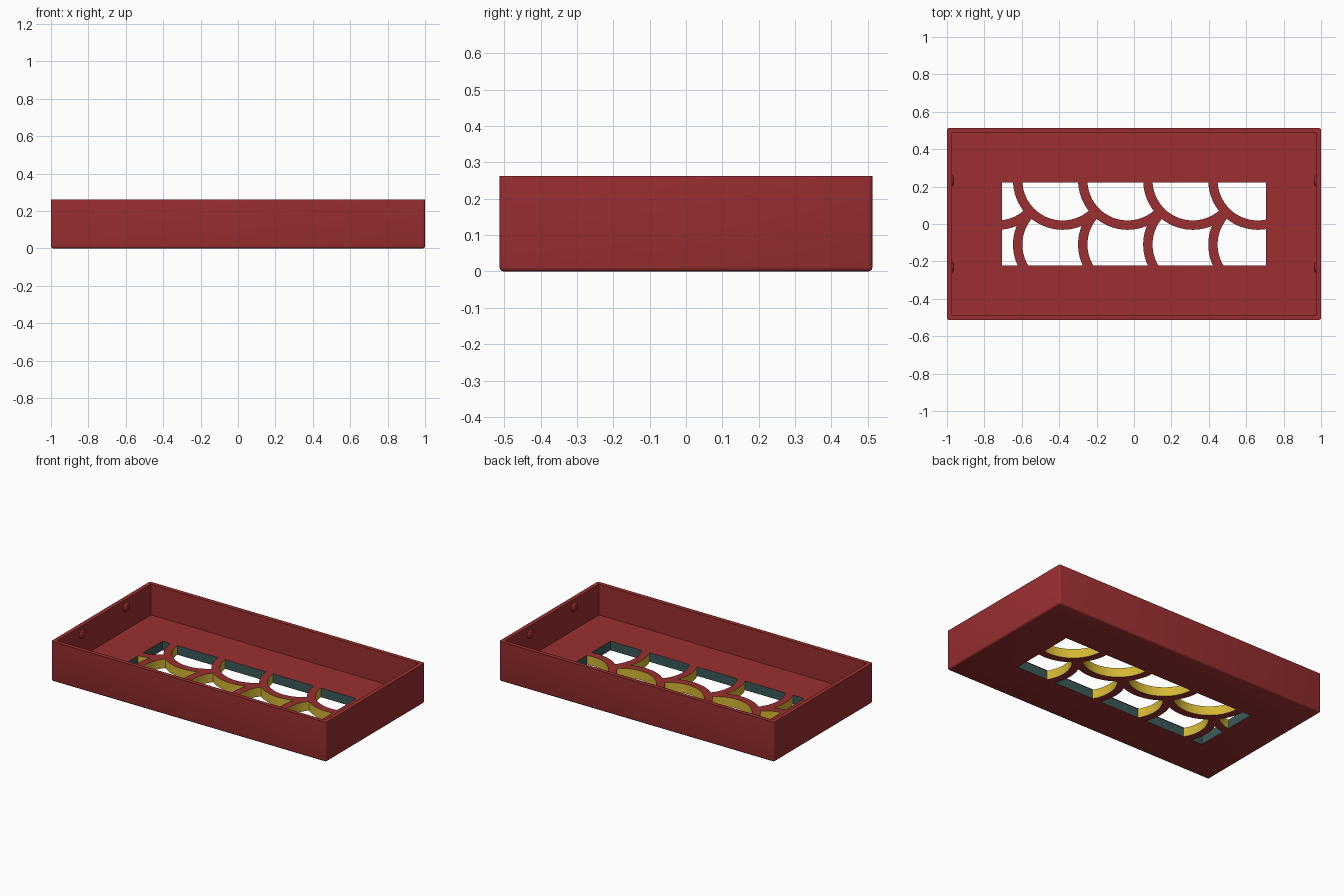
import bpy, bmesh, math
from mathutils import Matrix, Vector

if "Cube" in bpy.data.objects:
    bpy.data.objects.remove(bpy.data.objects["Cube"])

H, FLOOR, WALL = 0.262, 0.06, 0.027
HX, HY = 1.0, 0.513            # tray half sizes
WX, WY = 0.705, 0.222          # window half sizes
R_IN, R_OUT, STEP = 0.215, 0.265, 0.348
ROWS = (0.234, -0.11)          # scale centre heights, upper row on top


def material(name, rgb):
    m = bpy.data.materials.new(name)
    m.diffuse_color = (*rgb, 1)
    m.use_nodes = True
    m.node_tree.nodes["Principled BSDF"].inputs["Base Color"].default_value = m.diffuse_color
    return m


red = material("brick red", (0.328, 0.0284, 0.0307))
yellow = material("golden yellow", (0.66, 0.47, 0.035))
teal = material("slate teal", (0.045, 0.102, 0.102))


def make(name, bm):
    me = bpy.data.meshes.new(name)
    bm.to_mesh(me)
    bm.free()
    ob = bpy.data.objects.new(name, me)
    bpy.context.collection.objects.link(ob)
    return ob


def box(name, hx, hy, z0, z1, bevel=0):
    bm = bmesh.new()
    bmesh.ops.create_cube(bm, size=1, matrix=Matrix.Translation((0, 0, (z0 + z1) / 2))
                          @ Matrix.Diagonal((2 * hx, 2 * hy, z1 - z0, 1)))
    if bevel:  # round every edge except the top rim
        edges = [e for e in bm.edges if min(v.co.z for v in e.verts) < z1 - 1e-4]
        bmesh.ops.bevel(bm, geom=edges, offset=bevel, segments=3, profile=0.5, affect='EDGES')
    return make(name, bm)


def cylinder(name, x, y, r, h):
    bm = bmesh.new()
    bmesh.ops.create_cone(bm, cap_ends=True, segments=72, radius1=r, radius2=r, depth=h,
                          matrix=Matrix.Translation((x, y, FLOOR / 2)))
    return make(name, bm)


def combine(ob, cutters, op='DIFFERENCE'):
    """Apply booleans to ob and remove the cutters."""
    for c in cutters:
        mod = ob.modifiers.new("cut", 'BOOLEAN')
        mod.operation, mod.object, mod.solver = op, c, 'EXACT'
    dg = bpy.context.evaluated_depsgraph_get()
    me = bpy.data.meshes.new_from_object(ob.evaluated_get(dg))
    ob.modifiers.clear()
    ob.data = me
    for c in cutters:
        bpy.data.objects.remove(c)


# Open tray with rounded bottom and corners
tray = box("tray", HX, HY, 0, H, bevel=0.012)
combine(tray, [box("cavity", HX - WALL, HY - WALL, FLOOR, H + 0.2)])

# Openings of the fish-scale grille: each scale is overlapped by its right
# neighbour, and the lower row by the upper row
xs = [-0.73 + STEP * k for k in range(5)]
openings = []
for row, y in enumerate(ROWS):
    for x in xs:
        cell = box("opening", WX, WY, -0.1, 0.16)
        combine(cell, [cylinder("inner", x, y, R_IN, 0.5)], 'INTERSECT')
        over = [(x + STEP, y)]
        if row:
            over += [(x + d * STEP, ROWS[0]) for d in (-1, 0, 1)]
        combine(cell, [cylinder("overlap", a, b, R_OUT, 0.6) for a, b in over])
        if len(cell.data.polygons):
            openings.append(cell)
        else:
            bpy.data.objects.remove(cell)
combine(tray, openings)

# Colours: straight window sides teal, curved scale sides yellow
tray.data.materials.clear()
for m in (red, yellow, teal):
    tray.data.materials.append(m)
for p in tray.data.polygons:
    c, n = p.center, p.normal
    p.material_index = 0
    if abs(n.z) < 0.1 and abs(c.x) < WX + 0.01 and abs(c.y) < WY + 0.01:
        on_edge = abs(abs(c.x) - WX) < 1e-3 or abs(abs(c.y) - WY) < 1e-3
        p.material_index = 2 if on_edge else 1

# Small snap bumps inside the end walls
bumps = []
for sx in (-1, 1):
    for sy in (-1, 1):
        bm = bmesh.new()
        bmesh.ops.create_uvsphere(bm, u_segments=24, v_segments=12, radius=1,
                                  matrix=Matrix.Translation((sx * (HX - WALL), sy * 0.23, 0.21))
                                  @ Matrix.Diagonal((0.012, 0.03, 0.03, 1)))
        bump = make("snap_bump", bm)
        bump.data.materials.append(red)
        bumps.append(bump)

# Smooth the curved sides, keep edges sharp
for ob in bpy.data.objects:
    ob.select_set(True)
bpy.context.view_layer.objects.active = tray
bpy.ops.object.shade_smooth_by_angle(angle=math.radians(30))
